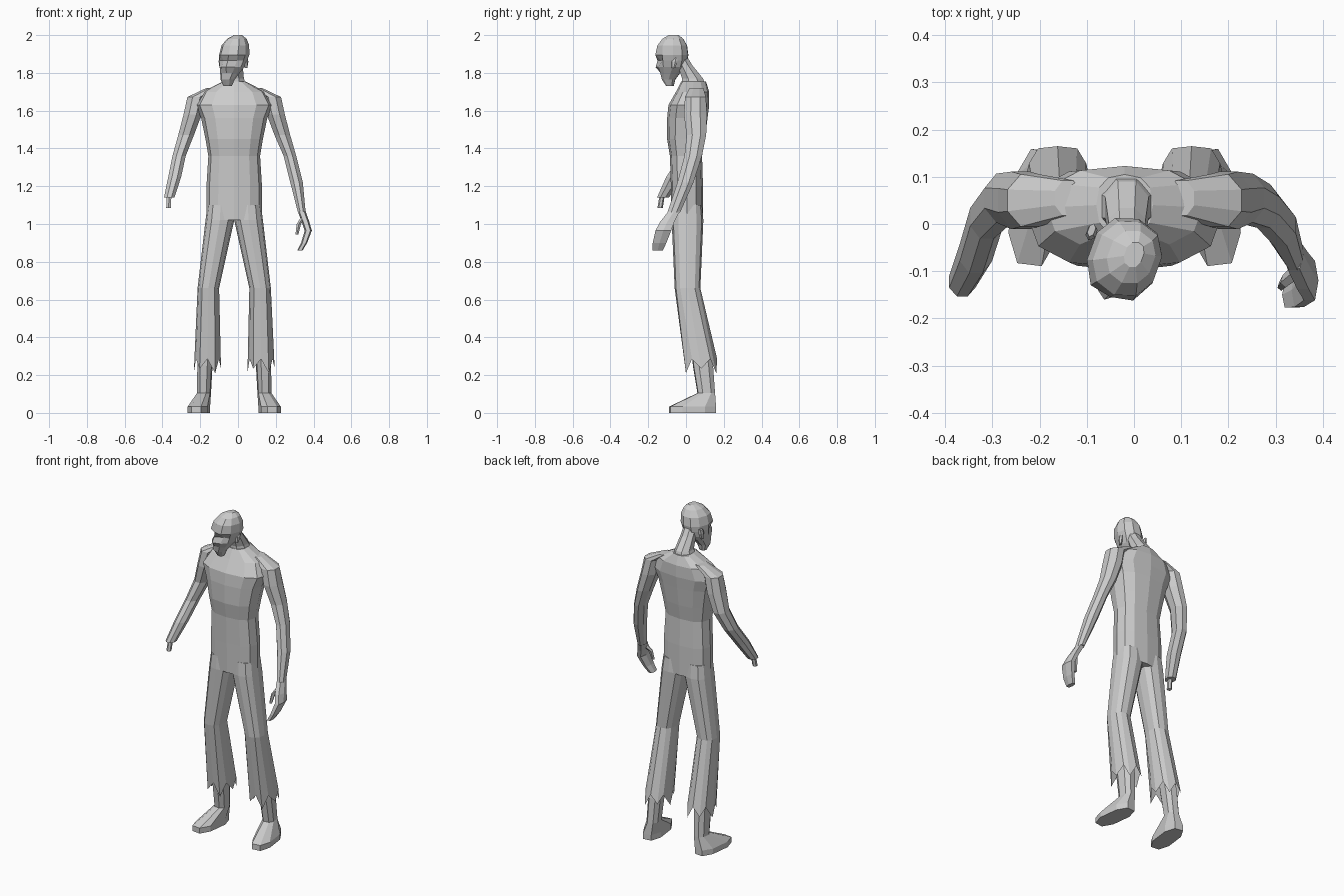
import bpy, bmesh, math
from mathutils import Vector

CX = -0.02  # body midline


def make(name, bm):
    bmesh.ops.recalc_face_normals(bm, faces=bm.faces)
    me = bpy.data.meshes.new(name)
    bm.to_mesh(me)
    bm.free()
    ob = bpy.data.objects.new(name, me)
    bpy.context.collection.objects.link(ob)
    return ob


def loft(name, rings, n=8, power=1.0, phase=0.0, yaw=0.0, caps=(True, True), tweak=None):
    """Rings are (x, y, z, half width, half depth); power < 1 gives boxier sections."""
    bm = bmesh.new()
    loops = []
    ca, sa = math.cos(yaw), math.sin(yaw)
    for r, (x, y, z, rx, ry) in enumerate(rings):
        loop = []
        for i in range(n):
            a = 2 * math.pi * (i + phase) / n - math.pi / 2
            c, s = math.cos(a), math.sin(a)
            p = Vector((rx * math.copysign(abs(c) ** power, c),
                        ry * math.copysign(abs(s) ** power, s), 0))
            if tweak:
                p = tweak(r, i, p)
            loop.append(bm.verts.new((x + p.x * ca - p.y * sa, y + p.x * sa + p.y * ca, z + p.z)))
        loops.append(loop)
    for a, b in zip(loops, loops[1:]):
        for i in range(n):
            j = (i + 1) % n
            bm.faces.new((a[i], a[j], b[j], b[i]))
    if caps[0]:
        bm.faces.new(loops[0])
    if caps[1]:
        bm.faces.new(loops[-1])
    return make(name, bm)


# Torso
loft("torso", [(CX, .007, 1.02, .148, .083), (CX, .005, 1.2, .147, .085),
               (CX, .0, 1.36, .137, .085), (CX, .0, 1.45, .152, .1),
               (CX, .007, 1.56, .175, .107), (CX, .015, 1.63, .205, .108),
               (CX, .035, 1.7, .165, .088), (CX, .04, 1.755, .06, .065)],
     n=12, power=.8)

# Neck leaning forward
loft("neck", [(-.02, .045, 1.71, .075, .07), (-.015, .035, 1.77, .05, .06),
              (-.015, -.005, 1.84, .043, .042), (-.015, -.04, 1.9, .04, .04)], n=8, phase=.5)


# Head, turned a little to one side, with eye hollows and nose
def face(r, i, p):
    if r == 4 and i in (1, 9):
        p.y += .022
        p.x *= .85
    if r == 3 and i == 0:
        p.y -= .016
    if r == 5 and i in (1, 9):
        p.y -= .006
    return p


YAW = math.radians(-20)
loft("head", [(-.055, -.085, 1.73, .022, .02), (-.055, -.092, 1.765, .037, .036),
              (-.043, -.083, 1.8, .05, .055), (-.032, -.075, 1.83, .062, .075),
              (-.025, -.072, 1.865, .071, .084), (-.02, -.072, 1.895, .077, .088),
              (-.014, -.073, 1.945, .071, .082), (-.006, -.07, 1.98, .05, .058),
              (0, -.065, 2.0, .02, .028)],
     n=10, power=.9, yaw=YAW, tweak=face)

# Ears
for s, cx in ((-1, -.09), (1, .042)):
    loft("ear", [(cx, -.045 - s * .022, 1.825, .007, .01), (cx, -.04 - s * .022, 1.86, .012, .018),
                 (cx, -.035 - s * .022, 1.885, .008, .015)], n=6, yaw=YAW)

# Arms: shared upper arm, separate forearms
UPPER = [(.1, .055, 1.72, .03, .04), (.18, .05, 1.672, .052, .06), (.2, .05, 1.58, .052, .066),
         (.235, .055, 1.47, .045, .056)]
ARM_R = UPPER + [(.275, .038, 1.36, .036, .05), (.31, -.003, 1.22, .036, .046),
                 (.338, -.065, 1.06, .022, .036)]
ARM_L = [(2 * CX - x, y, z, a, b) for x, y, z, a, b in UPPER] + [
    (-.312, .015, 1.36, .038, .05), (-.335, -.06, 1.25, .037, .048), (-.364, -.122, 1.14, .03, .034)]
loft("whole_arm", ARM_R, n=8, phase=.5)
loft("severed_arm", ARM_L, n=8, phase=.5)
loft("arm_bone", [(-.364, -.125, 1.16, .014, .014), (-.368, -.137, 1.085, .014, .014)], n=6)

# Hand with curled fingers and thumb
loft("hand", [(.338, -.065, 1.065, .021, .033), (.358, -.1, 1.01, .02, .042),
              (.372, -.12, .965, .019, .046), (.35, -.14, .9, .016, .04),
              (.328, -.15, .86, .014, .03)], n=6, power=.7, phase=.5)
loft("thumb", [(.345, -.1, 1.035, .013, .018), (.322, -.12, 1.0, .012, .014),
               (.312, -.132, .945, .008, .01)], n=5)


# Ragged hem on the trouser legs
def hem(r, i, p):
    if r == 3:
        if i % 2:
            p *= 1.06
            p.z = -.065 if i % 4 == 1 else -.04
        else:
            p.z = .01
    return p


# Trouser legs, shins and feet on both sides
for s, side in ((-1, "left"), (1, "right")):
    loft("trouser_leg_" + side,
         [(CX + s * .072, .007, 1.1, .07, .078), (CX + s * .076, .008, 1.02, .076, .084),
          (CX + s * .137, .008, .66, .057, .068), (CX + s * .142, .08, .275, .068, .085)],
         n=12, power=.8, caps=(True, False), tweak=hem)
    loft("foot_" + side,
         [(CX + s * .187, .035, 0, .056, .13), (CX + s * .187, .035, .033, .056, .13),
          (CX + s * .16, .107, .105, .037, .048), (CX + s * .155, .09, .25, .04, .055),
          (CX + s * .15, .075, .36, .042, .05)],
         n=8, phase=.5, power=.8, yaw=s * .12)
